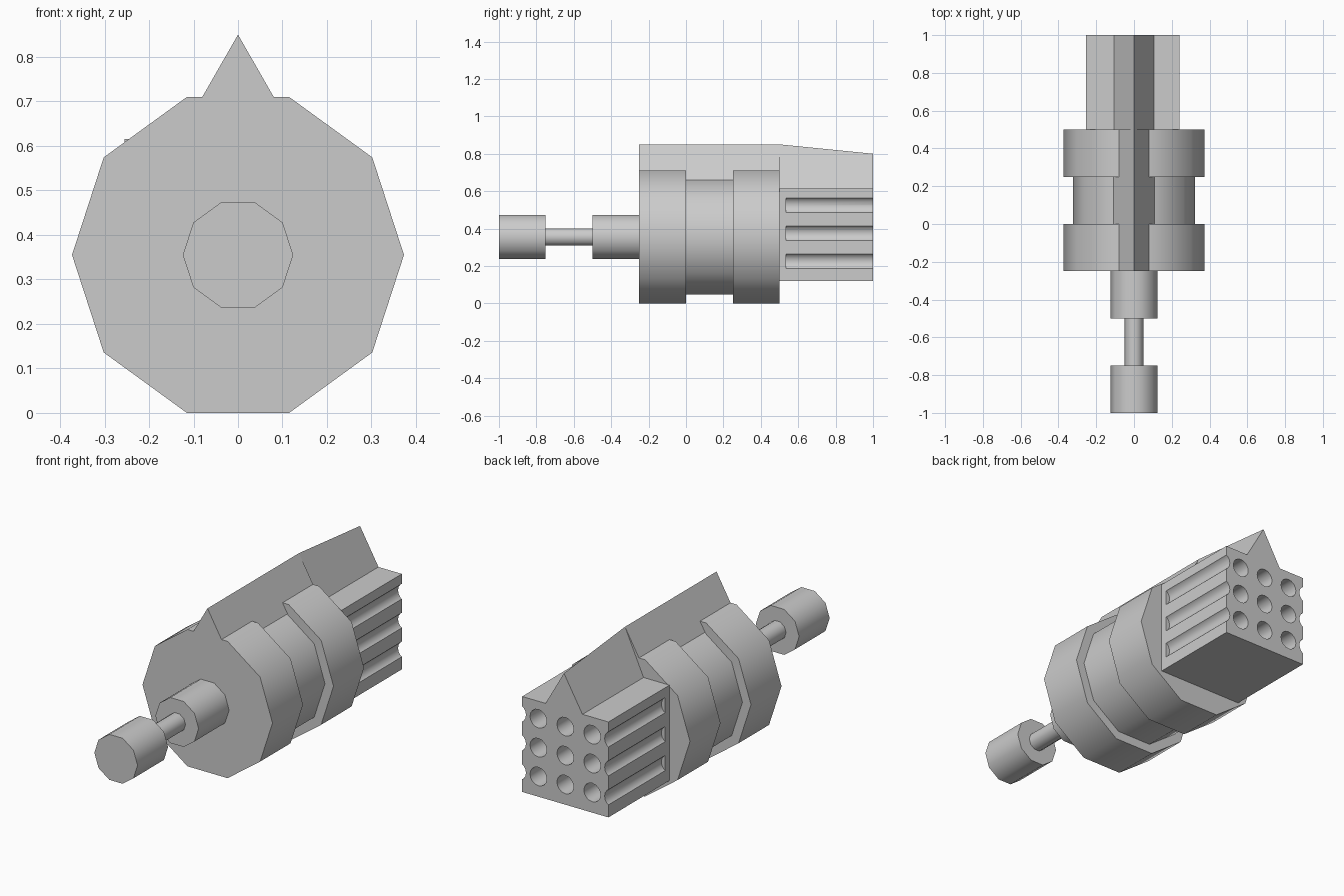
import bpy, bmesh, math

if "Cube" in bpy.data.objects:
    bpy.data.objects.remove(bpy.data.objects["Cube"])

AXIS_Z = 0.355  # height of the central axis


def add_object(name, bm, smooth=True):
    bmesh.ops.recalc_face_normals(bm, faces=bm.faces)
    mesh = bpy.data.meshes.new(name)
    bm.to_mesh(mesh)
    bm.free()
    obj = bpy.data.objects.new(name, mesh)
    bpy.context.collection.objects.link(obj)
    if smooth:
        shade(obj)
    return obj


def shade(obj):
    bpy.ops.object.select_all(action='DESELECT')
    obj.select_set(True)
    bpy.context.view_layer.objects.active = obj
    bpy.ops.object.shade_smooth_by_angle(angle=math.radians(40))


def lathe(bm, profile, x=0.0, z=AXIS_Z, sides=10):
    """Closed stepped cylinder along y from (y, radius) points."""
    rings = []
    for y, r in profile:
        rings.append([bm.verts.new((x + r * math.cos(2 * math.pi * i / sides), y,
                                    z + r * math.sin(2 * math.pi * i / sides)))
                      for i in range(sides)])
    for a, b in zip(rings, rings[1:]):
        for i in range(sides):
            j = (i + 1) % sides
            bm.faces.new((a[i], a[j], b[j], b[i]))
    bm.faces.new(rings[0])
    bm.faces.new(rings[-1])


def turned(name, profile):
    bm = bmesh.new()
    lathe(bm, profile)
    return add_object(name, bm)


def wedge(name, y0, top0, y1, top1, half, base):
    """Triangular prism along y whose apex may slope."""
    bm = bmesh.new()
    a, b = [[bm.verts.new(p) for p in ((-half, y, base), (half, y, base), (0, y, top))]
            for y, top in ((y0, top0), (y1, top1))]
    bm.faces.new(a)
    bm.faces.new(b)
    for i in range(3):
        j = (i + 1) % 3
        bm.faces.new((a[i], a[j], b[j], b[i]))
    return add_object(name, bm, smooth=False)


# Grooved ten-sided body and the stepped plunger in front of it
turned("body", [(-0.25, 0.373), (0, 0.373), (0, 0.324), (0.25, 0.324),
                (0.25, 0.373), (0.5, 0.373)])
turned("plunger", [(-1, 0.124), (-0.75, 0.124), (-0.75, 0.049), (-0.5, 0.049),
                   (-0.5, 0.124), (-0.25, 0.124)])

# Top ridge, in two lengths
wedge("front_ridge", -0.25, 0.85, 0.5, 0.85, 0.109, 0.66)
wedge("rear_ridge", 0.5, 0.85, 1.0, 0.80, 0.109, 0.61)

# Rear block
bm = bmesh.new()
bmesh.ops.create_cube(bm, size=1)
for v in bm.verts:
    v.co = (-0.0075 + v.co.x * 0.495, 0.75 + v.co.y * 0.5, 0.368 + v.co.z * 0.495)
block = add_object("rear_block", bm, smooth=False)

# Bores: three full columns, plus one breaking through each side
bm = bmesh.new()
for x in (-0.281, -0.162, -0.0075, 0.147, 0.266):
    for z in (0.225, 0.375, 0.525):
        # side columns and full columns are kept apart by slight staggering of depth
        lathe(bm, [(0.535, 0.048), (1.1, 0.048)], x, z, 16)
cutter = add_object("bore_cutter", bm, smooth=False)
cutter.hide_render = True

mod = block.modifiers.new("bores", 'BOOLEAN')
mod.object = cutter
mod.operation = 'DIFFERENCE'
mod.solver = 'EXACT'
bpy.ops.object.select_all(action='DESELECT')
bpy.context.view_layer.objects.active = block
block.select_set(True)
bpy.ops.object.modifier_apply(modifier="bores")
bpy.data.objects.remove(cutter)
shade(block)
